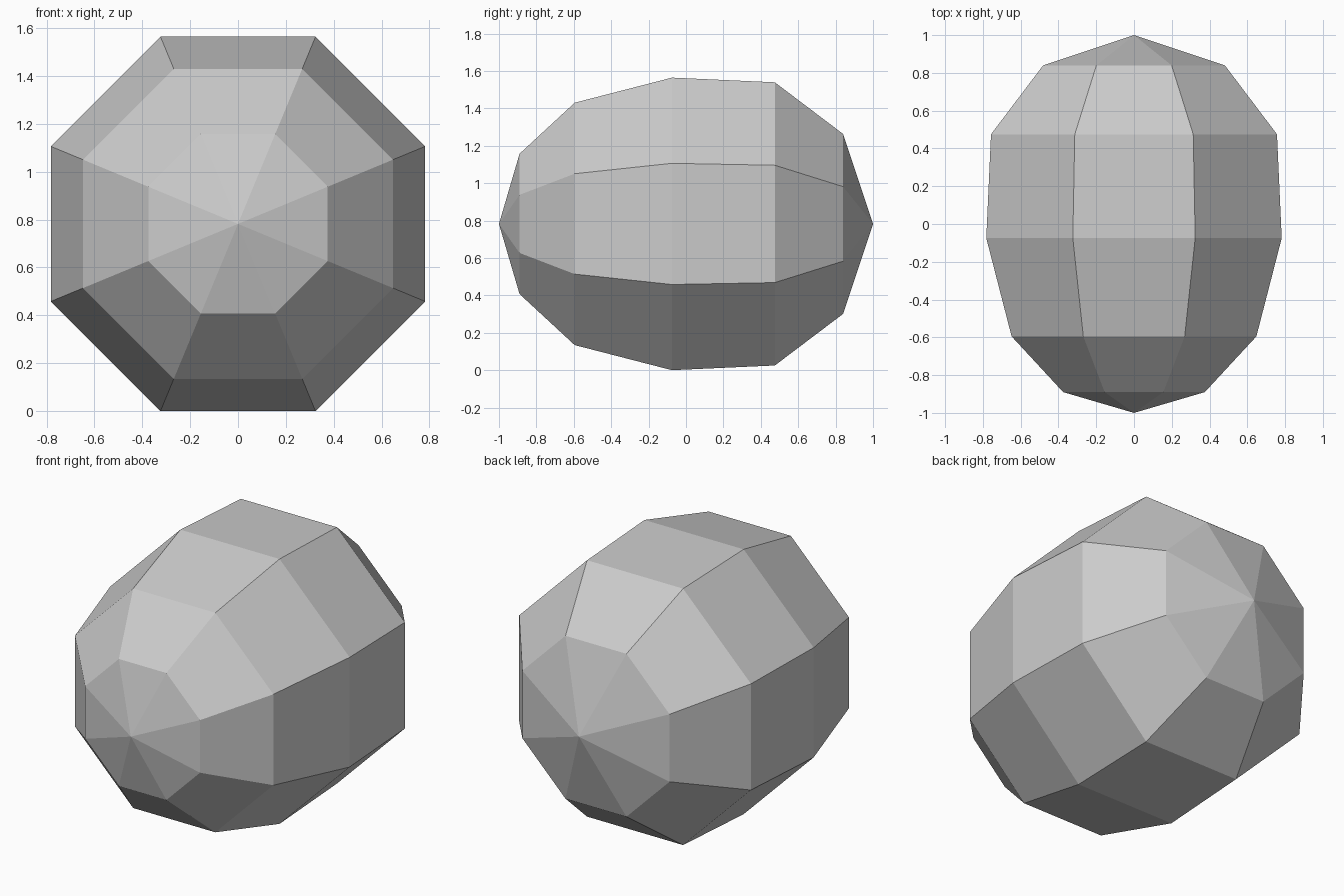
import bpy, bmesh
from math import cos, sin, pi

cube = bpy.data.objects.get("Cube")
if cube:
    bpy.data.objects.remove(cube, do_unlink=True)

SIDES = 8
CENTRE_Z = 0.782
# Rings from front to back: (y, distance from axis to flat side)
RINGS = [(-0.89, 0.375), (-0.595, 0.648), (-0.075, 0.782), (0.475, 0.757), (0.84, 0.481)]

grey = bpy.data.materials.new("plain grey")
grey.use_nodes = True
colour = (0.6, 0.6, 0.6, 1)
grey.diffuse_color = colour
grey.node_tree.nodes["Principled BSDF"].inputs["Base Color"].default_value = colour

# Faceted egg-shaped stone: octagonal rings closed by a point at each end
bm = bmesh.new()


def ring(y, apothem):
    radius = apothem / cos(pi / SIDES)
    angles = [(i + 0.5) * 2 * pi / SIDES for i in range(SIDES)]
    return [bm.verts.new((radius * cos(a), y, CENTRE_Z + radius * sin(a))) for a in angles]


loops = [ring(y, r) for y, r in RINGS]
front_tip = bm.verts.new((0, -1, CENTRE_Z))
back_tip = bm.verts.new((0, 1, CENTRE_Z))
for i in range(SIDES):
    j = (i + 1) % SIDES
    for a, b in zip(loops, loops[1:]):
        bm.faces.new((a[i], a[j], b[j], b[i]))
    bm.faces.new((front_tip, loops[0][j], loops[0][i]))
    bm.faces.new((back_tip, loops[-1][i], loops[-1][j]))
bmesh.ops.recalc_face_normals(bm, faces=bm.faces)

mesh = bpy.data.meshes.new("faceted_stone")
bm.to_mesh(mesh)
bm.free()
mesh.materials.append(grey)
stone = bpy.data.objects.new("faceted_stone", mesh)
bpy.context.collection.objects.link(stone)
